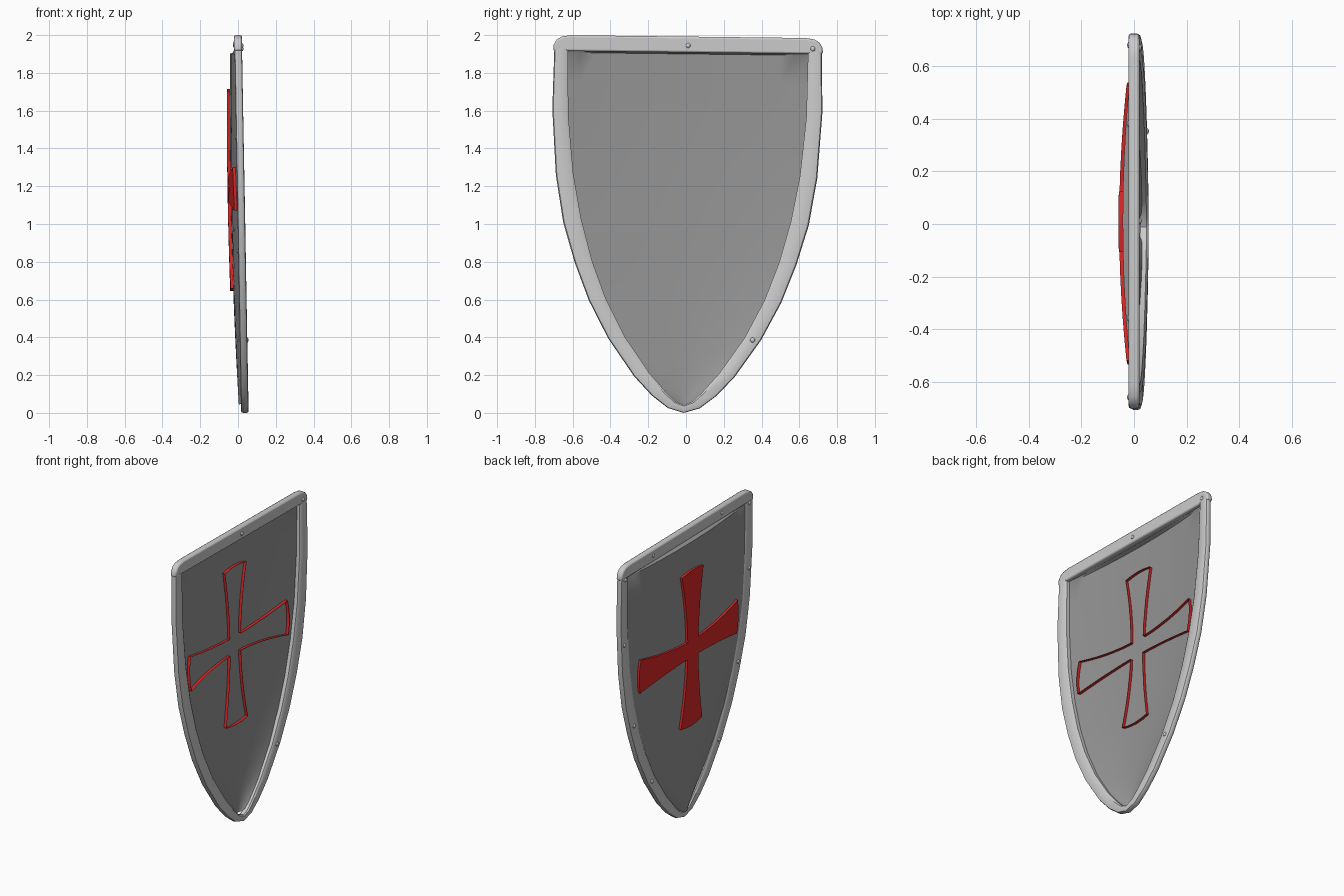
import bpy, bmesh, math
from mathutils import Matrix

if "Cube" in bpy.data.objects:
    bpy.data.objects.remove(bpy.data.objects["Cube"])

# Rim stations from top to tip: outer half-width, outer z, inner half-width, inner z
RIM = [(.708, 1.92, .635, 1.92), (.715, 1.6, .63, 1.57), (.692, 1.25, .60, 1.26),
       (.65, 1.0, .555, 1.02), (.587, .79, .495, .80), (.51, .59, .42, .60),
       (.405, .39, .317, .40), (.265, .19, .185, .21), (.17, .09, .095, .108),
       (.085, .025, .045, .06), (0, 0, 0, .042)]
CROSS_Z = 1.18


def tilt(x, y, z):
    """The whole shield leans very slightly in its own plane."""
    return (x, y + .012 * (z - 1), z - .012 * y)


def rim_x(z):
    return .036 * (1 - z / 2)


def inner_width(z):
    for (_, _, wa, za), (_, _, wb, zb) in zip(RIM, RIM[1:]):
        if z >= zb:
            return wb + (wa - wb) * min(1, (z - zb) / (za - zb))
    return 0


def panel_x(y, z):
    w = max(inner_width(z), .02)
    return -.043 + .038 * min(1, (y / w) ** 2) + .05 * max(0, 1 - z / 1.6) ** 2


def material(name, colour):
    m = bpy.data.materials.new(name)
    m.diffuse_color = colour
    m.use_nodes = True
    m.node_tree.nodes["Principled BSDF"].inputs["Base Color"].default_value = m.diffuse_color
    return m


def finish(name, bm, mat=None, bevel=0):
    me = bpy.data.meshes.new(name)
    bm.to_mesh(me)
    bm.free()
    ob = bpy.data.objects.new(name, me)
    bpy.context.collection.objects.link(ob)
    if mat:
        me.materials.append(mat)
    bpy.ops.object.select_all(action='DESELECT')
    ob.select_set(True)
    bpy.context.view_layer.objects.active = ob
    bpy.ops.object.shade_smooth_by_angle(angle=math.radians(35))
    if bevel:
        b = ob.modifiers.new("Bevel", 'BEVEL')
        b.width, b.segments, b.limit_method = bevel, 2, 'ANGLE'
    return ob


def grid(bm, rows):
    """Skin rows of points, facing -x when rows go up and columns go +y."""
    vs = [[bm.verts.new(p) for p in r] for r in rows]
    for a, b in zip(vs, vs[1:]):
        for i in range(len(a) - 1):
            bm.faces.new((a[i], b[i], b[i + 1], a[i + 1]))
    return vs


dark = material("dark_grey", (.3, .3, .3, 1))
red = material("red", (.7, .02, .02, 1))

# Curved side rim: chamfered section lofted along the outline
bm = bmesh.new()
section = [(.0, -.008), (.06, -.017), (.2, -.02), (.85, -.02), (1, -.012),
           (1, .012), (.85, .02), (.2, .02), (.06, .017), (0, .008)]
path = [(s * ow, oz, s * iw, iz) for s, part in ((-1, RIM), (1, RIM[-2::-1]))
        for ow, oz, iw, iz in part]
rows = []
for oy, oz, iy, iz in path:
    rows.append([tilt(rim_x(oz) + x, oy + (iy - oy) * t, oz + (iz - oz) * t)
                 for t, x in section + section[:1]])
vs = grid(bm, rows)
bm.faces.new(vs[0][:-1])
bm.faces.new(vs[-1][:-1])
bmesh.ops.remove_doubles(bm, verts=bm.verts, dist=1e-5)
bmesh.ops.recalc_face_normals(bm, faces=bm.faces)
finish("side_rim", bm)

# Top bar with rounded upper corners
bm = bmesh.new()
half = [(.714, 1.908), (.712, 1.94), (.696, 1.968), (.668, 1.985), (.62, 1.992)]
outline = half + [(-y, z) for y, z in reversed(half)]
face = bm.faces.new([bm.verts.new(tilt(-.021, y, z)) for y, z in outline])
ext = bmesh.ops.extrude_face_region(bm, geom=[face])
bmesh.ops.translate(bm, vec=(.042, 0, 0),
                    verts=[v for v in ext['geom'] if isinstance(v, bmesh.types.BMVert)])
bmesh.ops.recalc_face_normals(bm, faces=bm.faces)
finish("top_bar", bm, bevel=.01)

# Domed panel with a small lip folding back under the top bar
bm = bmesh.new()
cols = [i / 8 - 1 for i in range(17)]
levels = [.045, .06, .108, .21, .3, .4, .5, .6, .7, .8, 1.02, 1.26, 1.41, 1.57, 1.75, 1.9]
rows = [[tilt(panel_x(c * inner_width(z), z), c * (inner_width(z) + .012), z)
         for c in cols] for z in levels]
rows.append([tilt(0, c * .645, 1.915) for c in cols])
grid(bm, rows)
finish("panel", bm, dark)

# Flared cross: domed front plus walls that pass through the panel
bm = bmesh.new()
ts = [-1, -.5, 0, .5, 1]
arm = [(.058, .058), (.13, .06), (.2, .066), (.28, .074), (.36, .085), (.44, .099), (.522, .115)]


def cross_point(u, v):
    y, z = u, CROSS_Z + v
    return tilt(panel_x(y, z) - .016, y, z)


grid(bm, [[cross_point(.058 * u, .058 * v) for u in ts] for v in ts])
for k in range(4):
    c, s = round(math.cos(k * math.pi / 2)), round(math.sin(k * math.pi / 2))
    rows = []
    for r, h in arm:
        end = .014 if r > .5 else 0
        pts = [(h * t, r + end * (1 - t * t)) for t in ts]
        rows.append([cross_point(c * a - s * b, s * a + c * b) for a, b in pts])
    grid(bm, rows)
bmesh.ops.remove_doubles(bm, verts=bm.verts, dist=1e-4)
ext = bmesh.ops.extrude_edge_only(bm, edges=[e for e in bm.edges if e.is_boundary])
bmesh.ops.translate(bm, vec=(.036, 0, 0),
                    verts=[v for v in ext['geom'] if isinstance(v, bmesh.types.BMVert)])
bmesh.ops.recalc_face_normals(bm, faces=bm.faces)
finish("cross", bm, red)

# Small domed rivets on the front of the rim, a few on the back
bm = bmesh.new()
front = [(s * y, z) for s in (-1, 1) for y, z in
         ((.37, 1.95), (.67, 1.9), (.672, 1.45), (.56, .85), (.36, .39))]
back = [(0, 1.945), (.66, 1.935), (.36, .39)]
for spots, side in ((front, -1), (back, 1)):
    for y, z in spots:
        m = Matrix.Translation(tilt(rim_x(z) + side * .02, y, z)) @ Matrix.Diagonal((.008, .013, .013, 1))
        bmesh.ops.create_uvsphere(bm, u_segments=10, v_segments=6, radius=1, matrix=m)
finish("rivets", bm)
